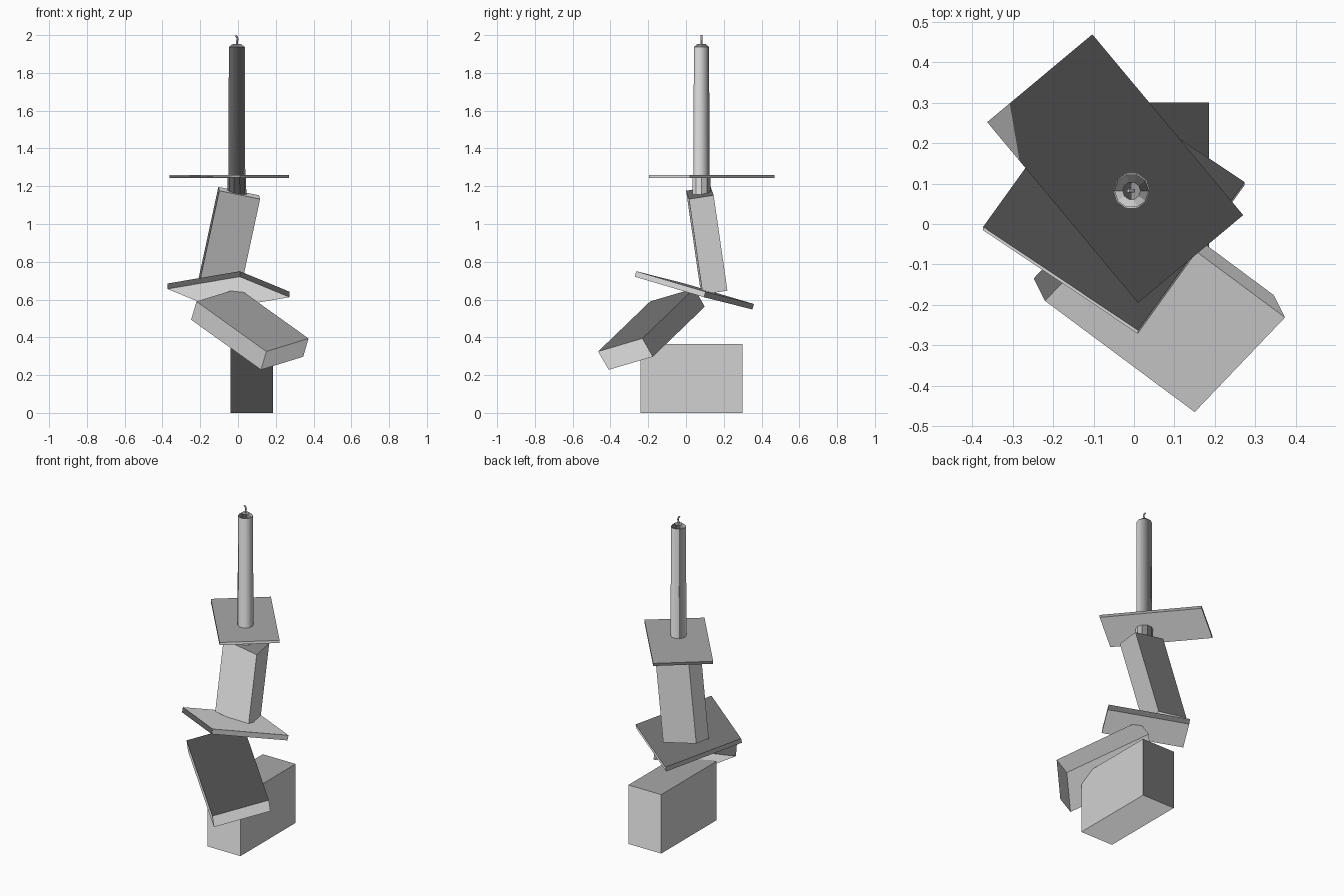
import bpy
import math
from mathutils import Vector, Matrix

cube = bpy.data.objects.get("Cube")
if cube:
    bpy.data.objects.remove(cube, do_unlink=True)

grey = bpy.data.materials.new("plain_grey")
grey.use_nodes = True
colour = (0.64, 0.64, 0.64, 1)
grey.diffuse_color = colour
grey.node_tree.nodes["Principled BSDF"].inputs["Base Color"].default_value = colour

AXIS_X, AXIS_Y = -0.006, 0.082


def finish(name, matrix, smooth=False):
    """Name the new mesh, bake its placement and give it y-up shading normals."""
    ob = bpy.context.object
    ob.name = name
    mesh = ob.data
    mesh.materials.append(grey)
    mesh.transform(matrix)
    if smooth:
        bpy.ops.object.shade_smooth_by_angle(angle=math.radians(40))
    normals = [n.vector.copy() for n in mesh.corner_normals]
    mesh.normals_split_custom_set([(n.x, n.z, -n.y) for n in normals])


def block(name, corner, along, across, depth):
    """Box from one corner, a long edge, a rough second edge and a depth."""
    a, b = Vector(along), Vector(across)
    u = a.normalized()
    v = (b - u * b.dot(u)).normalized()
    w = u.cross(v)
    centre = Vector(corner) + (a + v * b.length + w * depth) / 2
    turn = Matrix((u, v, w)).transposed().to_4x4()
    size = Matrix.Diagonal((a.length, b.length, depth, 1))
    bpy.ops.mesh.primitive_cube_add(size=1)
    finish(name, Matrix.Translation(centre) @ turn @ size)


def tapered(name, z0, z1, r0, r1, smooth=False):
    """Upright ten-sided section on the candle axis."""
    bpy.ops.mesh.primitive_cone_add(vertices=10, radius1=r0, radius2=r1, depth=z1 - z0)
    place = Matrix.Translation((AXIS_X, AXIS_Y, (z0 + z1) / 2))
    finish(name, place @ Matrix.Rotation(math.pi / 2, 4, "Z"), smooth)


# Stacked blocks and plates
block("base_block", (-0.04, -0.24, 0), (0.225, 0, 0), (0, 0.54, 0), 0.365)
block("leaning_block", (0.15, -0.465, 0.325), (-0.37, 0.275, 0.265), (0.222, 0.235, 0.07), 0.115)
block("lower_plate", (0.01, -0.263, 0.75), (-0.383, 0.256, -0.065), (0.255, 0.372, -0.11), 0.03)
block("upright_block", (0.117, 0.016, 1.132), (-0.109, 0.073, -0.505), (-0.215, -0.016, 0.048), 0.132)
block("upper_plate", (0.01, -0.195, 1.244), (0.26, 0.217, 0), (-0.374, 0.446, 0), 0.016)

# Candle with its holder and bevelled tip
tapered("candle_holder", 1.155, 1.246, 0.05, 0.049)
tapered("candle", 1.25, 1.937, 0.0445, 0.0425, smooth=True)
tapered("candle_shoulder", 1.937, 1.953, 0.0425, 0.022)

# Bent wick
curve = bpy.data.curves.new("wick", "CURVE")
curve.dimensions = "3D"
curve.bevel_depth = 0.005
curve.bevel_resolution = 1
curve.use_fill_caps = True
path = curve.splines.new("POLY")
points = [(0, 1.945), (0, 1.965), (0.004, 1.978), (0, 1.99), (-0.008, 1.999)]
path.points.add(len(points) - 1)
for p, (x, z) in zip(path.points, points):
    p.co = (AXIS_X + x, AXIS_Y, z, 1)
curve.materials.append(grey)
wick = bpy.data.objects.new("wick", curve)
bpy.context.collection.objects.link(wick)
